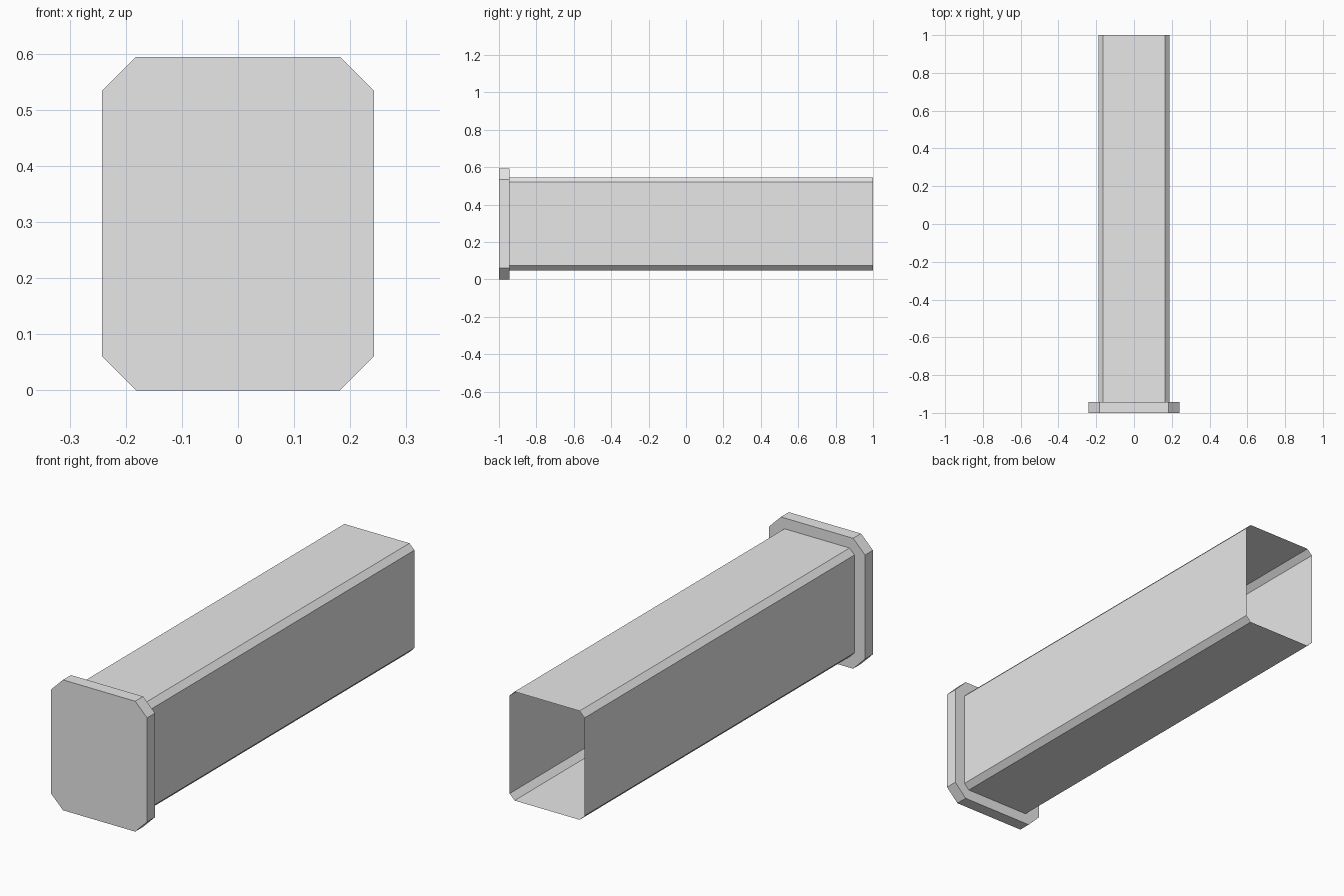
import bpy
import bmesh

if "Cube" in bpy.data.objects:
    bpy.data.objects.remove(bpy.data.objects["Cube"], do_unlink=True)

GREY = (0.8, 0.8, 0.8, 1)
grey = bpy.data.materials.new("plain grey")
grey.use_nodes = True
grey.diffuse_color = GREY
grey.node_tree.nodes["Principled BSDF"].inputs["Base Color"].default_value = GREY

MID_Z = 0.297
FRONT, STEP, BACK = -1.0, -0.943, 1.0


def octagon(bm, half_w, half_h, cut, y):
    """Ring of vertices: a rectangle with its four corners cut off."""
    quarter = [(half_w, half_h - cut), (half_w - cut, half_h)]
    right_top = quarter
    left_top = [(-x, z) for x, z in reversed(quarter)]
    upper = right_top + left_top
    points = upper + [(-x, -z) for x, z in upper]
    return [bm.verts.new((x, y, MID_Z + z)) for x, z in points]


def bridge(bm, a, b):
    """Quads joining two rings."""
    n = len(a)
    for i in range(n):
        j = (i + 1) % n
        bm.faces.new((a[i], a[j], b[j], b[i]))


def finish(bm, name):
    mesh = bpy.data.meshes.new(name)
    bm.to_mesh(mesh)
    bm.free()
    mesh.materials.append(grey)
    obj = bpy.data.objects.new(name, mesh)
    bpy.context.collection.objects.link(obj)
    return obj


FLANGE = (0.242, MID_Z, 0.06)
TUBE = (0.189, 0.248, 0.025)

# Front flange: closed face, rim and the step back to the tube
bm = bmesh.new()
front = octagon(bm, *FLANGE, FRONT)
rim = octagon(bm, *FLANGE, STEP)
inner = octagon(bm, *TUBE, STEP)
bm.faces.new(front)
bridge(bm, front, rim)
bridge(bm, rim, inner)
finish(bm, "front_flange")

# Thin hollow tube, open at the back
bm = bmesh.new()
bridge(bm, octagon(bm, *TUBE, STEP), octagon(bm, *TUBE, BACK))
finish(bm, "hollow_tube")
